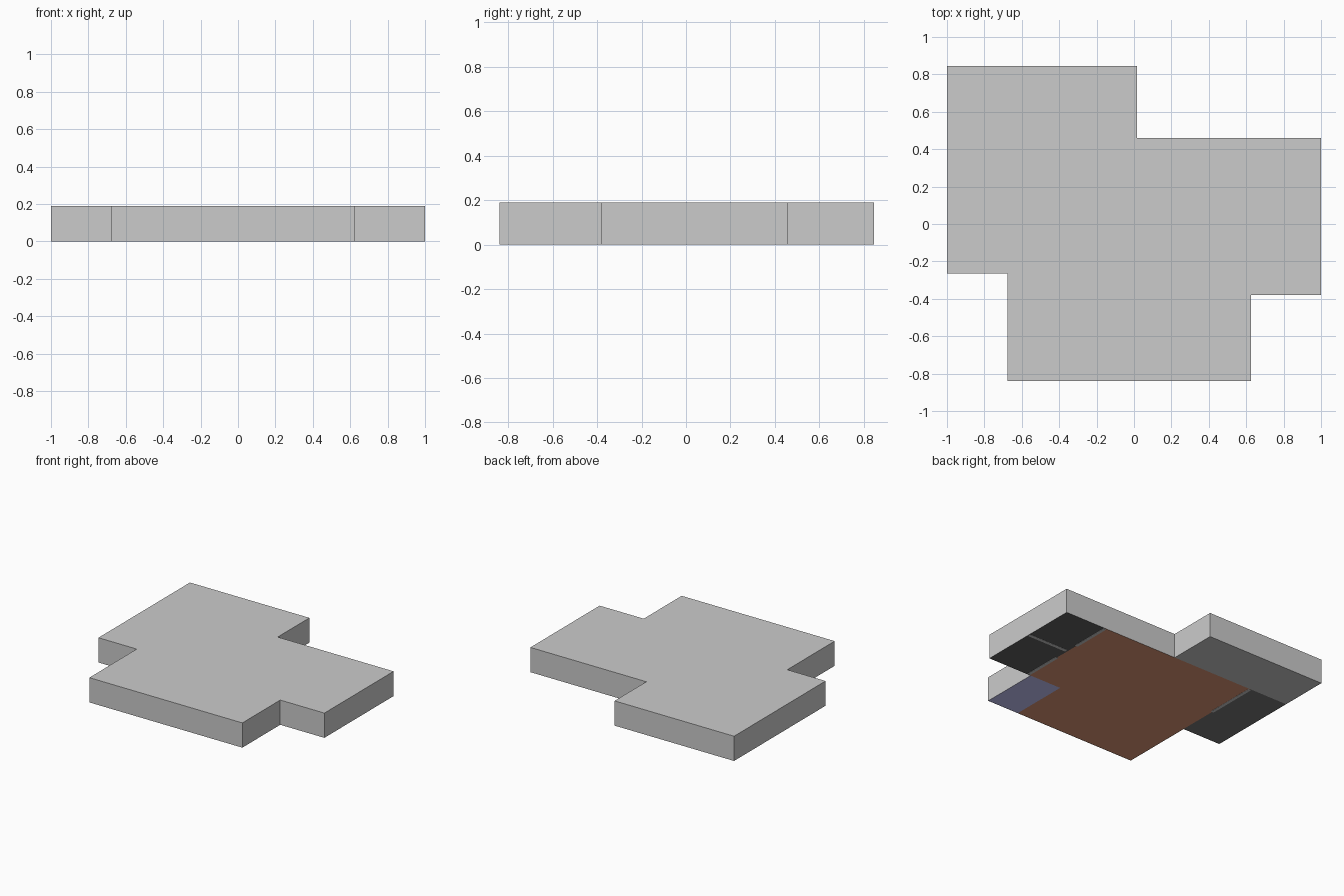
import bpy, bmesh

if "Cube" in bpy.data.objects:
    bpy.data.objects.remove(bpy.data.objects["Cube"])

H = 0.19      # storey height
WALL = 0.025  # partition thickness


def add_mesh(name, bm, color=None):
    mesh = bpy.data.meshes.new(name)
    bm.to_mesh(mesh)
    bm.free()
    ob = bpy.data.objects.new(name, mesh)
    bpy.context.collection.objects.link(ob)
    if color:
        mat = bpy.data.materials.new(name + "_color")
        mat.diffuse_color = (*color, 1)
        mat.use_nodes = True
        mat.node_tree.nodes["Principled BSDF"].inputs["Base Color"].default_value = mat.diffuse_color
        mesh.materials.append(mat)
    return ob


def floor(name, pts, color=None):
    # flat floor panel facing down, a hair above the partition bases
    bm = bmesh.new()
    bm.faces.new([bm.verts.new((x, y, 0.001)) for x, y in reversed(pts)])
    add_mesh(name, bm, color)


def rect(x0, y0, x1, y1):
    return [(x0, y0), (x1, y0), (x1, y1), (x0, y1)]


def partition(name, x0, y0, x1, y1):
    bm = bmesh.new()
    bmesh.ops.create_cube(bm, size=1)
    for v in bm.verts:
        v.co.x = x1 if v.co.x > 0 else x0
        v.co.y = y1 if v.co.y > 0 else y0
        v.co.z = H - 0.005 if v.co.z > 0 else 0
    add_mesh(name, bm)


# Outer walls and flat roof in one open-bottomed shell
outline = [(-1, .845), (-1, -.265), (-.675, -.265), (-.675, -.84), (.625, -.84),
           (.625, -.38), (1, -.38), (1, .46), (.015, .46), (.015, .845)]
bm = bmesh.new()
low = [bm.verts.new((x, y, 0)) for x, y in outline]
top = [bm.verts.new((x, y, H)) for x, y in outline]
bm.faces.new(top)
for i in range(len(outline)):
    j = (i + 1) % len(outline)
    bm.faces.new((low[i], low[j], top[j], top[i]))
add_mesh("walls_and_roof", bm)

# Room floors
floor("main_room_floor",
      [(-.675, -.84), (.355, -.84), (.355, -.38), (.645, -.38), (.645, .46), (-.675, .46)],
      (.74, .32, .19))
floor("front_corner_floor", rect(.355, -.84, .625, -.38), (.58, .58, 1))
floor("right_rooms_floor", rect(.645, -.38, 1, .46), (.116, .116, .116))
floor("left_room_floor", rect(-1, -.265, -.675, .46), (.185, .185, .185))
floor("back_room_floor", rect(-1, .46, .015, .845))

# Inner partitions, with door openings left between them
h = WALL / 2
partition("right_partition_back", .645 - h, .14, .645 + h, .455)
partition("right_partition_front", .645 - h, -.375, .645 + h, -.07)
partition("right_rooms_divider", .645 + h, .045 - h, .995, .045 + h)
partition("left_partition", -.675 - h, .045, -.675 + h, .455)
